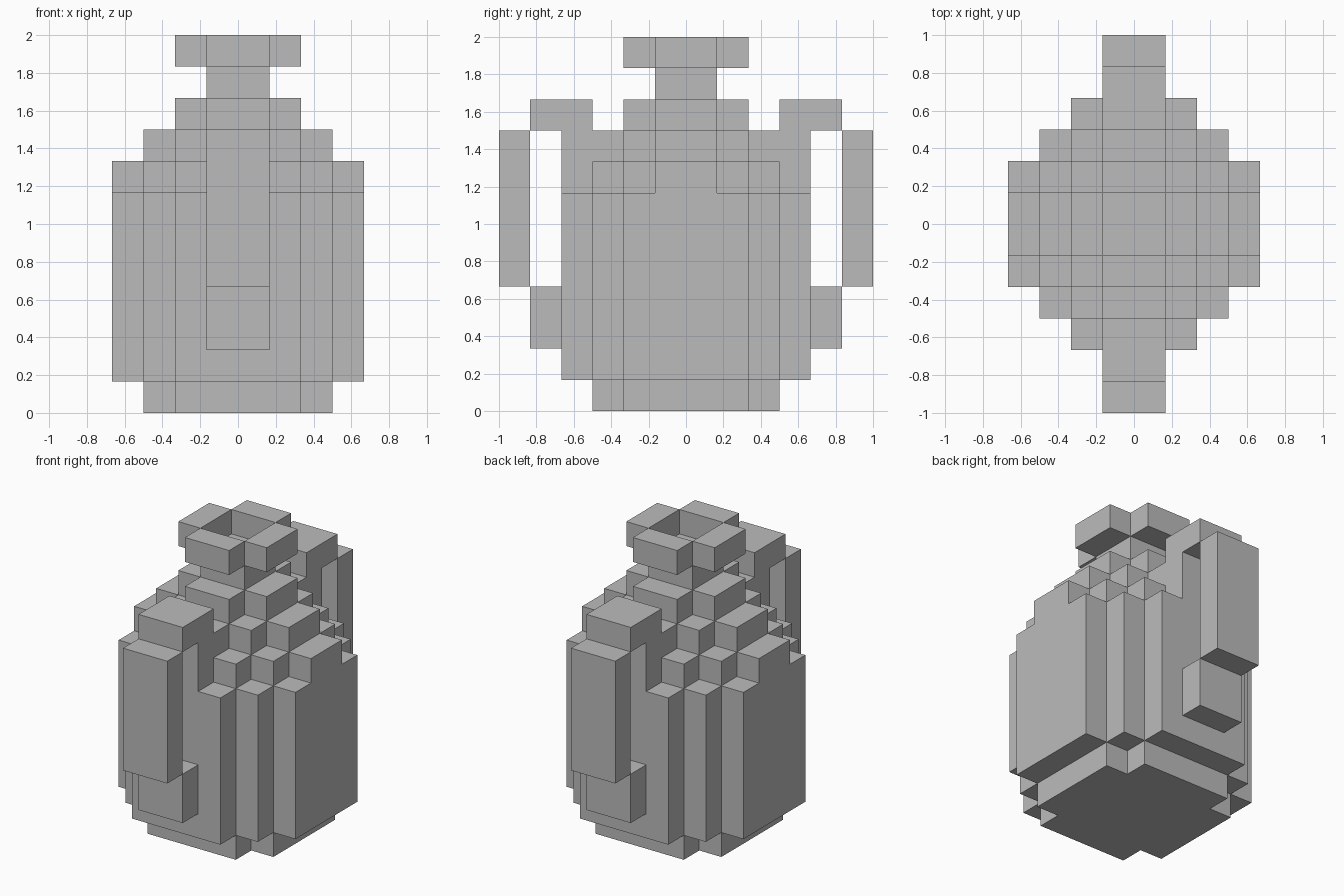
import bpy
import bmesh
from mathutils import Vector

cube = bpy.data.objects.get("Cube")
if cube:
    bpy.data.objects.remove(cube, do_unlink=True)

UNIT = 1 / 6  # edge of one block

clay = bpy.data.materials.new("clay_grey")
clay.use_nodes = True
clay.diffuse_color = (0.5, 0.5, 0.5, 1)
clay.node_tree.nodes["Principled BSDF"].inputs["Base Color"].default_value = (0.5, 0.5, 0.5, 1)


def mirrored(i, j, layers):
    """Blocks of column (i, j) in all four quadrants."""
    return {(x, y, z) for x in (i, -1 - i) for y in (j, -1 - j) for z in layers}


parts = {name: set() for name in
         ("foot", "body", "neck", "lip", "front_handle", "back_handle")}

# Stepped jar: each ring of columns is one block lower than the last
for i in range(4):
    for j in range(4):
        ring = i + j
        if ring > 4:
            continue
        if i < 3 and j < 3 and ring < 4:
            parts["foot"] |= mirrored(i, j, [0])
        parts["body"] |= mirrored(i, j, range(1, min(10, 11 - ring)))
        if ring <= 1:
            parts["body"] |= mirrored(i, j, [9])
        if ring == 1:
            parts["lip"] |= mirrored(i, j, [11])
parts["neck"] = mirrored(0, 0, [10])

# Handles: shoulder root, top arm, outer grip and lower arm
handle = set()
for j, layers in ((3, [8, 9]), (4, [9]), (5, range(4, 9)), (4, [2, 3])):
    handle |= mirrored(0, j, layers)
parts["front_handle"] = {c for c in handle if c[1] < 0}
parts["back_handle"] = {c for c in handle if c[1] >= 0}

solid = set().union(*parts.values())


def build(name, cells):
    """Skin the exposed sides of the blocks and merge flat areas."""
    bm = bmesh.new()
    for cell in sorted(cells):
        for axis in range(3):
            for sign in (-1, 1):
                neighbour = list(cell)
                neighbour[axis] += sign
                if tuple(neighbour) in solid:
                    continue
                u, v = Vector((0, 0, 0)), Vector((0, 0, 0))
                u[(axis + 1) % 3] = 1
                v[(axis + 2) % 3] = 1
                start = Vector(cell)
                if sign > 0:
                    start[axis] += 1
                corners = [start, start + u, start + u + v, start + v]
                if sign < 0:
                    corners.reverse()
                bm.faces.new([bm.verts.new(c * UNIT) for c in corners])
    bmesh.ops.remove_doubles(bm, verts=bm.verts, dist=UNIT / 100)
    bmesh.ops.dissolve_limit(bm, angle_limit=0.01, verts=bm.verts, edges=bm.edges)
    mesh = bpy.data.meshes.new(name)
    bm.to_mesh(mesh)
    bm.free()
    mesh.materials.append(clay)
    bpy.context.collection.objects.link(bpy.data.objects.new(name, mesh))


for part_name, part_cells in parts.items():
    build(part_name, part_cells)
